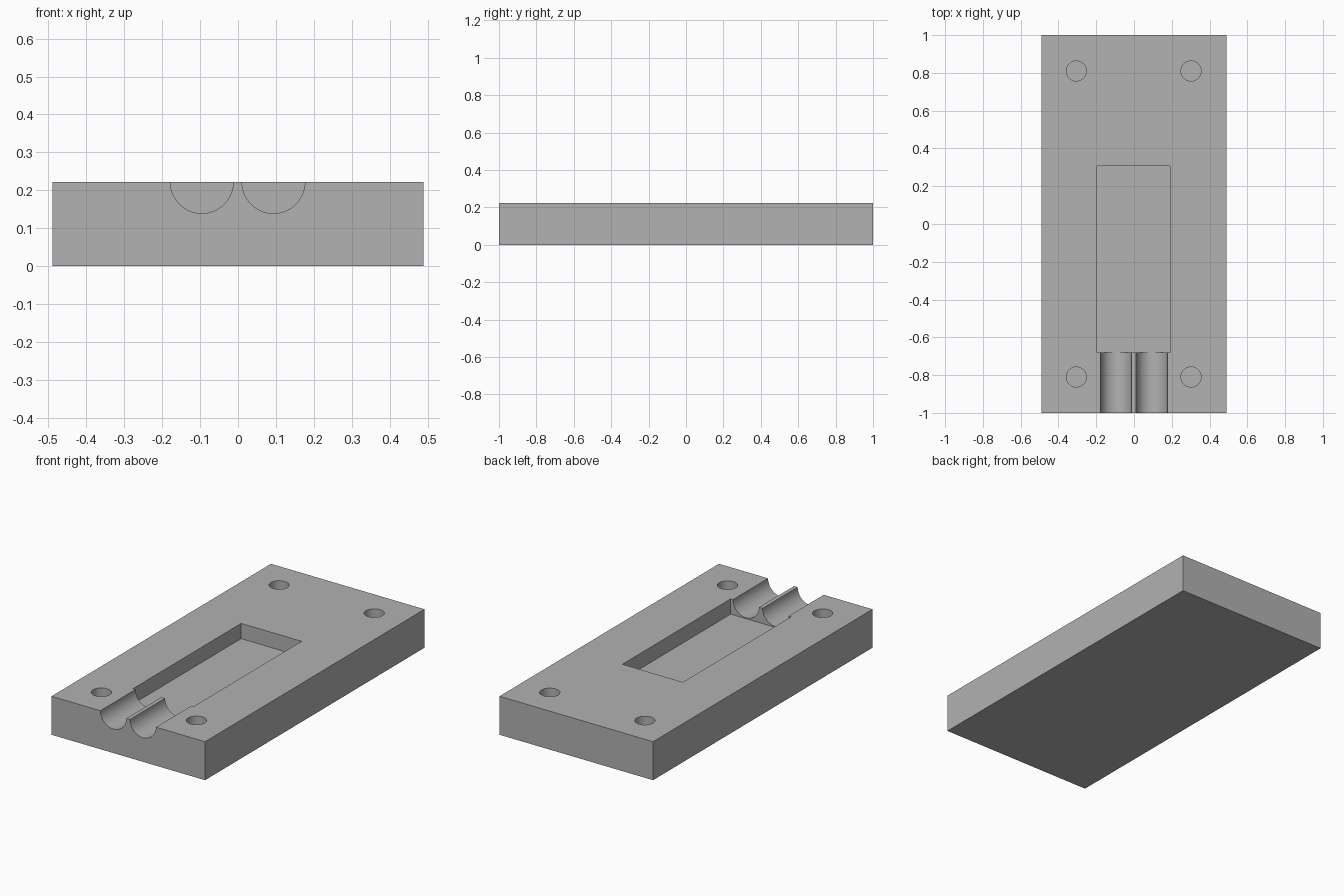
import bpy
import math

old = bpy.data.objects.get("Cube")
if old:
    bpy.data.objects.remove(old, do_unlink=True)

TOP = 0.222        # block height
POCKET_FLOOR = 0.134
HOLE_FLOOR = 0.11

grey = bpy.data.materials.new("plain grey")
grey.use_nodes = True
colour = (0.445, 0.445, 0.445, 1)
grey.diffuse_color = colour
grey.node_tree.nodes["Principled BSDF"].inputs["Base Color"].default_value = colour


def box(name, x0, x1, y0, y1, z0, z1):
    bpy.ops.mesh.primitive_cube_add(
        size=1, location=((x0 + x1) / 2, (y0 + y1) / 2, (z0 + z1) / 2))
    ob = bpy.context.object
    ob.name = name
    ob.scale = (x1 - x0, y1 - y0, z1 - z0)
    bpy.ops.object.transform_apply(location=True, rotation=True, scale=True)
    ob.data.materials.append(grey)
    return ob


def cylinder(name, radius, depth, location, tilt=0):
    bpy.ops.mesh.primitive_cylinder_add(
        vertices=64, radius=radius, depth=depth, location=location,
        rotation=(tilt, 0, 0))
    ob = bpy.context.object
    ob.name = name
    bpy.ops.object.transform_apply(location=True, rotation=True, scale=True)
    ob.data.materials.append(grey)
    return ob


# Main block
block = box("base_block", -0.49, 0.49, -1, 1, 0, TOP)

# Rectangular pocket
cutters = [box("pocket_cutter", -0.195, 0.191, -0.68, 0.307, POCKET_FLOOR, TOP + 0.1)]

# Two half-round channels from the front edge into the pocket
for x in (-0.0955, 0.0935):
    cutters.append(cylinder("channel_cutter", 0.083, 0.5, (x, -0.85, TOP), math.pi / 2))

# Four blind holes near the corners
for x in (-0.305, 0.302):
    for y in (-0.81, 0.81):
        cutters.append(cylinder("hole_cutter", 0.053, 0.3, (x, y, HOLE_FLOOR + 0.15)))

# Carve the block, then drop the cutters
bpy.ops.object.select_all(action="DESELECT")
block.select_set(True)
bpy.context.view_layer.objects.active = block
for cutter in cutters:
    cutter.hide_render = True
    mod = block.modifiers.new("carve", "BOOLEAN")
    mod.operation = "DIFFERENCE"
    mod.solver = "EXACT"
    mod.object = cutter
    bpy.ops.object.modifier_apply(modifier=mod.name)
for cutter in cutters:
    bpy.data.objects.remove(cutter, do_unlink=True)

bpy.ops.object.shade_smooth_by_angle(angle=math.radians(30))
